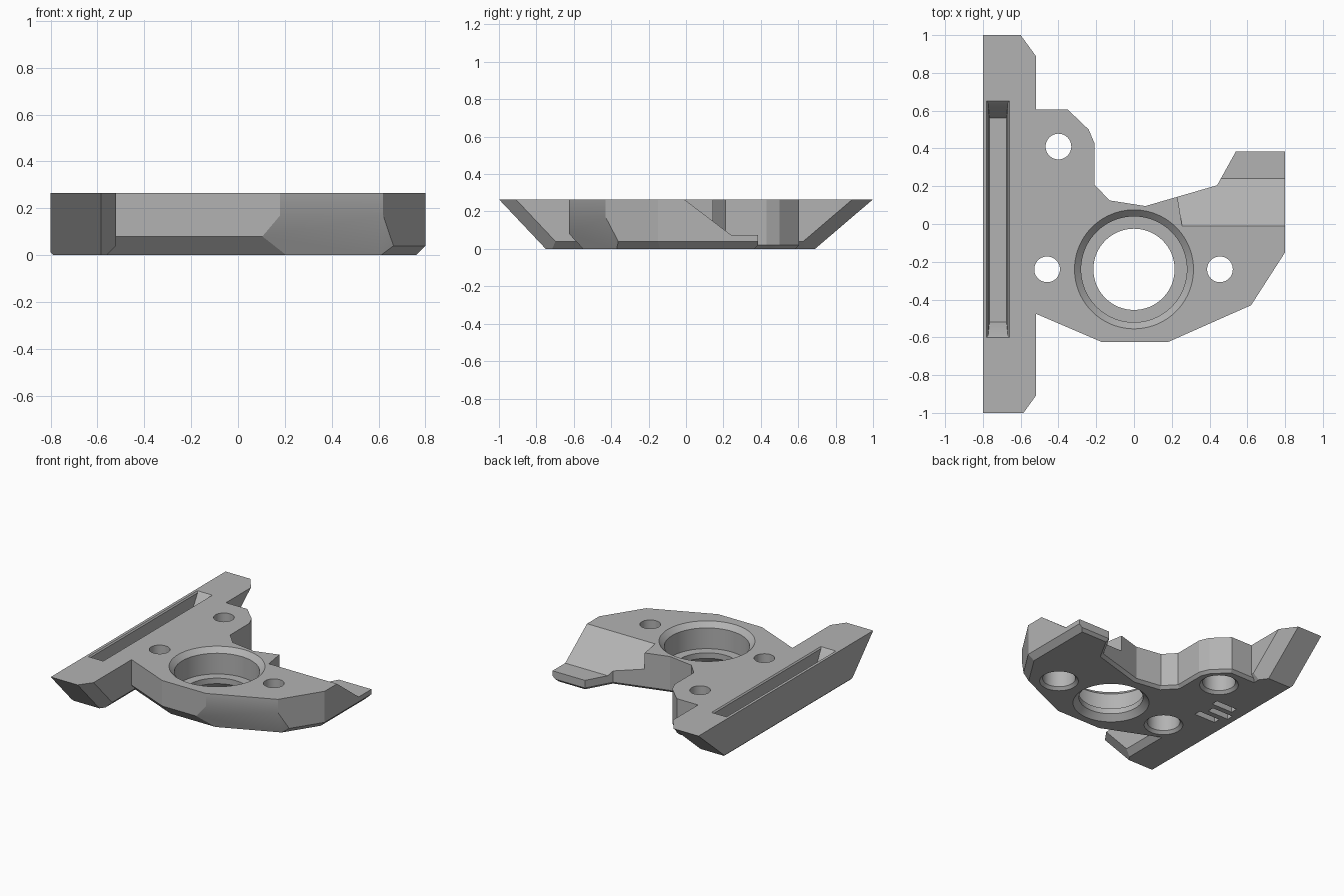
import bpy, bmesh
from math import sin, cos, tau
from mathutils import Vector

H = 0.265
cube = bpy.data.objects.get("Cube")
if cube:
    bpy.data.objects.remove(cube, do_unlink=True)

grey = bpy.data.materials.new("mid_grey")
grey.use_nodes = True
grey.diffuse_color = (0.45, 0.45, 0.45, 1)
bsdf = next(n for n in grey.node_tree.nodes if n.type == 'BSDF_PRINCIPLED')
bsdf.inputs["Base Color"].default_value = grey.diffuse_color


def loft(rings):
    """Closed solid through rings that have equal point counts."""
    bm = bmesh.new()
    rows = [[bm.verts.new(p) for p in ring] for ring in rings]
    n = len(rows[0])
    for a, b in zip(rows, rows[1:]):
        for i in range(n):
            j = (i + 1) % n
            bm.faces.new((a[i], a[j], b[j], b[i]))
    bm.faces.new(rows[0][::-1])
    bm.faces.new(rows[-1])
    bmesh.ops.recalc_face_normals(bm, faces=bm.faces)
    return bm


def make(name, bm):
    bmesh.ops.recalc_face_normals(bm, faces=bm.faces)
    mesh = bpy.data.meshes.new(name)
    bm.to_mesh(mesh)
    bm.free()
    mesh.materials.append(grey)
    obj = bpy.data.objects.new(name, mesh)
    bpy.context.collection.objects.link(obj)
    return obj


def slice_off(bm, point, normal):
    """Remove everything beyond a plane and cap the cut."""
    cut = bmesh.ops.bisect_plane(bm, geom=bm.verts[:] + bm.edges[:] + bm.faces[:],
                                 plane_co=point, plane_no=normal, clear_outer=True)
    edges = [e for e in cut["geom_cut"] if isinstance(e, bmesh.types.BMEdge)]
    if edges:
        bmesh.ops.edgeloop_fill(bm, edges=edges)


def chamfer(bm, a, b, height, inset):
    """Slope the lower part of the counter-clockwise wall from a to b."""
    d = Vector((b[0] - a[0], b[1] - a[1], 0)).normalized()
    out = Vector((d.y, -d.x, 0))
    slice_off(bm, (a[0], a[1], height), (out * height - Vector((0, 0, inset))).normalized())


def combine(target, tool, operation):
    mod = target.modifiers.new(operation.lower(), 'BOOLEAN')
    mod.operation, mod.solver, mod.object = operation, 'EXACT', tool
    bpy.context.view_layer.objects.active = target
    bpy.ops.object.modifier_apply(modifier=mod.name)
    bpy.data.objects.remove(tool, do_unlink=True)


def box(x0, x1, y0, y1, z):
    return [(x0, y0, z), (x1, y0, z), (x1, y1, z), (x0, y1, z)]


def bore(x, y, profile, segments=64):
    """Round cutter from (radius, height) pairs."""
    rings = [[(x + r * cos(tau * i / segments), y + r * sin(tau * i / segments), z)
              for i in range(segments)] for r, z in profile]
    return make("bore_cutter", loft(rings))


# Mounting plate outline, counter-clockwise from its front left corner
front = [(-0.52, -0.475), (-0.17, -0.625), (0.18, -0.625), (0.62, -0.43),
         (0.8, -0.15), (0.8, 0.385)]
back = [(0.54, 0.385), (0.44, 0.205), (0.06, 0.095), (-0.13, 0.125), (-0.21, 0.21),
        (-0.21, 0.43), (-0.24, 0.5), (-0.35, 0.605)]
outline = front + back + [(-0.65, 0.605), (-0.65, -0.419)]
bm = loft([[(x, y, z) for x, y in outline] for z in (0, H)])

# Small bevel under the back walls
under = []
for e in bm.edges:
    mid = (e.verts[0].co + e.verts[1].co) / 2
    if mid.z < 0.001 and mid.y > 0.08 and -0.6 < mid.x < 0.75:
        under.append(e)
bmesh.ops.bevel(bm, geom=under, offset=0.02, segments=1, affect='EDGES')

# Larger chamfers under the front and right walls
sizes = [(0.08, 0.075), (0.08, 0.075), (0.17, 0.058), (0.04, 0.04), (0.04, 0.04)]
for a, b, (height, inset) in zip(front, front[1:], sizes):
    chamfer(bm, a, b, height, inset)
plate = make("mounting_plate", bm)

# Sloped step leading down to the tab
profile = [(-0.11, 0.341), (0.24, 0.075), (0.7, 0.075), (0.7, 0.341)]
step = make("step_cutter", loft([[(0.253 - 0.16 * y, y, z) for y, z in profile],
                                 [(1.0, y, z) for y, z in profile]]))
combine(plate, step, 'DIFFERENCE')

# Edge rail with undercut ends
rail_top = [(-0.8, -1), (-0.585, -1), (-0.52, -0.91), (-0.52, 0.89), (-0.6, 1), (-0.8, 1)]
rail_low = [(x, y + (0.25 if y < 0 else -0.31), 0) for x, y in rail_top]
bm = loft([rail_low, [(x, y, H) for x, y in rail_top]])
chamfer(bm, (-0.52, -1), (-0.52, 1), 0.04, 0.04)
chamfer(bm, (-0.8, 1), (-0.8, -1), 0.012, 0.012)
rail = make("edge_rail", bm)
combine(plate, rail, 'UNION')

# Long slot in the rail
slot = make("slot_cutter", loft([box(-0.765, -0.675, -0.52, 0.56, 0.14),
                                 box(-0.772, -0.668, -0.59, 0.64, 0.255),
                                 box(-0.78, -0.66, -0.6, 0.65, H),
                                 box(-0.78, -0.66, -0.6, 0.65, H + 0.05)]))
combine(plate, slot, 'DIFFERENCE')

# Stepped central bore with chamfered mouths
combine(plate, bore(0, -0.24, [(0.28, 0.08), (0.28, H - 0.035), (0.315, H), (0.315, H + 0.05)], 96),
        'DIFFERENCE')
combine(plate, bore(0, -0.24, [(0.255, -0.05), (0.255, 0), (0.215, 0.04), (0.215, 0.15)], 96),
        'DIFFERENCE')

# Screw holes, counterbored from below
for x, y in ((-0.4, 0.41), (-0.46, -0.24), (0.455, -0.24)):
    combine(plate, bore(x, y, [(0.13, -0.05), (0.13, 0), (0.11, 0.02), (0.11, 0.15),
                               (0.068, 0.151), (0.068, H + 0.05)]), 'DIFFERENCE')

# Three small pockets underneath
for i in range(3):
    y, shift = 0.03 + 0.09 * i, 0.04 * (i == 1)
    pocket = make("pocket_cutter", loft([box(-0.7 - shift, -0.53 - shift, y - 0.025, y + 0.025, z)
                                         for z in (-0.05, 0.05)]))
    combine(plate, pocket, 'DIFFERENCE')

bpy.ops.object.select_all(action='DESELECT')
plate.select_set(True)
bpy.context.view_layer.objects.active = plate
bpy.ops.object.shade_smooth_by_angle(angle=0.4)
